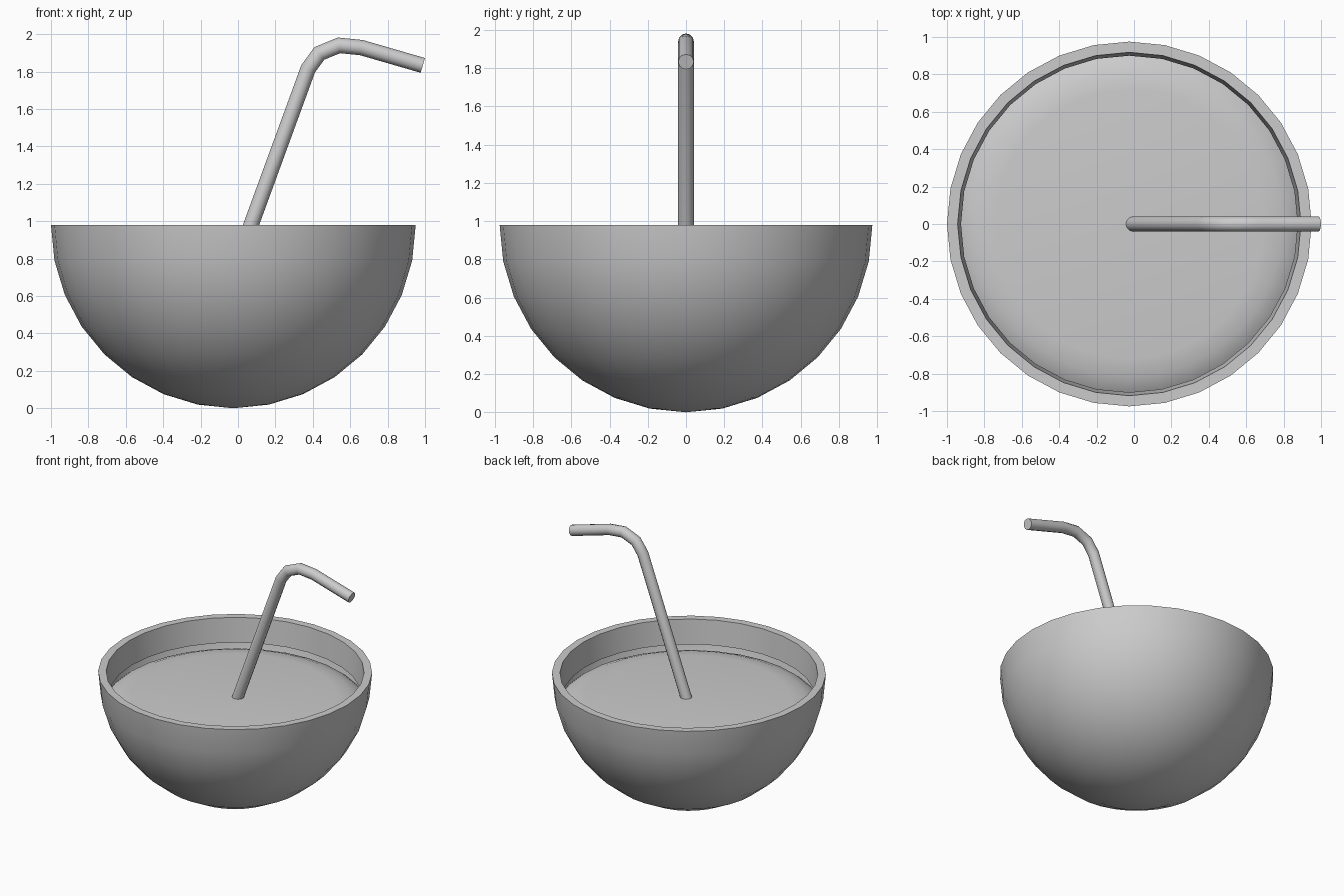
import bpy, bmesh
from math import sin, cos, pi, radians
from mathutils import Vector

if "Cube" in bpy.data.objects:
    bpy.data.objects.remove(bpy.data.objects["Cube"])

CX, R, RIM = -0.025, 0.975, 0.98


def finish(name, bm, recalc=False):
    if recalc:
        bmesh.ops.recalc_face_normals(bm, faces=bm.faces)
    mesh = bpy.data.meshes.new(name)
    bm.to_mesh(mesh)
    bm.free()
    obj = bpy.data.objects.new(name, mesh)
    bpy.context.collection.objects.link(obj)
    bpy.ops.object.select_all(action='DESELECT')
    obj.select_set(True)
    bpy.context.view_layer.objects.active = obj
    bpy.ops.object.shade_smooth_by_angle(angle=radians(35))
    return obj


def bridge(bm, a, b):
    n = len(a)
    for i in range(n):
        j = (i + 1) % n
        bm.faces.new((a[i], a[j], b[j], b[i]))


def lathe(name, profile, sides=32):
    # Profile runs from the centre bottom outwards; r = 0 makes a pole
    bm = bmesh.new()
    prev = None
    for r, z in profile:
        if r < 1e-6:
            ring = [bm.verts.new((CX, 0, z))]
        else:
            ring = [bm.verts.new((CX + r * cos(2 * pi * i / sides),
                                  r * sin(2 * pi * i / sides), z))
                    for i in range(sides)]
        if prev:
            if len(prev) == 1:
                for i in range(sides):
                    bm.faces.new((prev[0], ring[(i + 1) % sides], ring[i]))
            elif len(ring) == 1:
                for i in range(sides):
                    bm.faces.new((prev[i], prev[(i + 1) % sides], ring[0]))
            else:
                bridge(bm, prev, ring)
        prev = ring
    return finish(name, bm)


# Bowl: half sphere, flat rim and a short inner lip
shell = [(R * sin(k * pi / 16), RIM - R * cos(k * pi / 16) - 0.005 * (1 - k / 8))
         for k in range(9)]
lathe("bowl", shell + [(0.918, RIM), (0.900, 0.79)])

# Drink: flat surface that falls away slightly at its edge
lathe("drink", [(0.93, 0.72), (0.90, 0.745), (0.82, 0.778), (0.72, 0.79), (0, 0.79)])

# Straw: round tube swept along a bent path with mitred joints
path = [Vector((x, 0, z)) for x, z in
        [(-0.018, 0.74), (0.375, 1.815), (0.435, 1.897), (0.54, 1.940),
         (0.66, 1.928), (0.988, 1.833)]]
SR, SIDES = 0.041, 12
bm = bmesh.new()
rings = []
for i, p in enumerate(path):
    d0 = (p - path[i - 1]).normalized() if i else None
    d1 = (path[i + 1] - p).normalized() if i < len(path) - 1 else None
    t = ((d0 or d1) + (d1 or d0)).normalized()
    side = Vector((-t.z, 0, t.x))
    stretch = 1 / t.dot(d0 or d1)
    rings.append([bm.verts.new(p + side * (SR * stretch * cos(2 * pi * k / SIDES))
                               + Vector((0, SR * sin(2 * pi * k / SIDES), 0)))
                  for k in range(SIDES)])
for a, b in zip(rings, rings[1:]):
    bridge(bm, a, b)
bm.faces.new(rings[0])
bm.faces.new(rings[-1])
finish("straw", bm, recalc=True)
